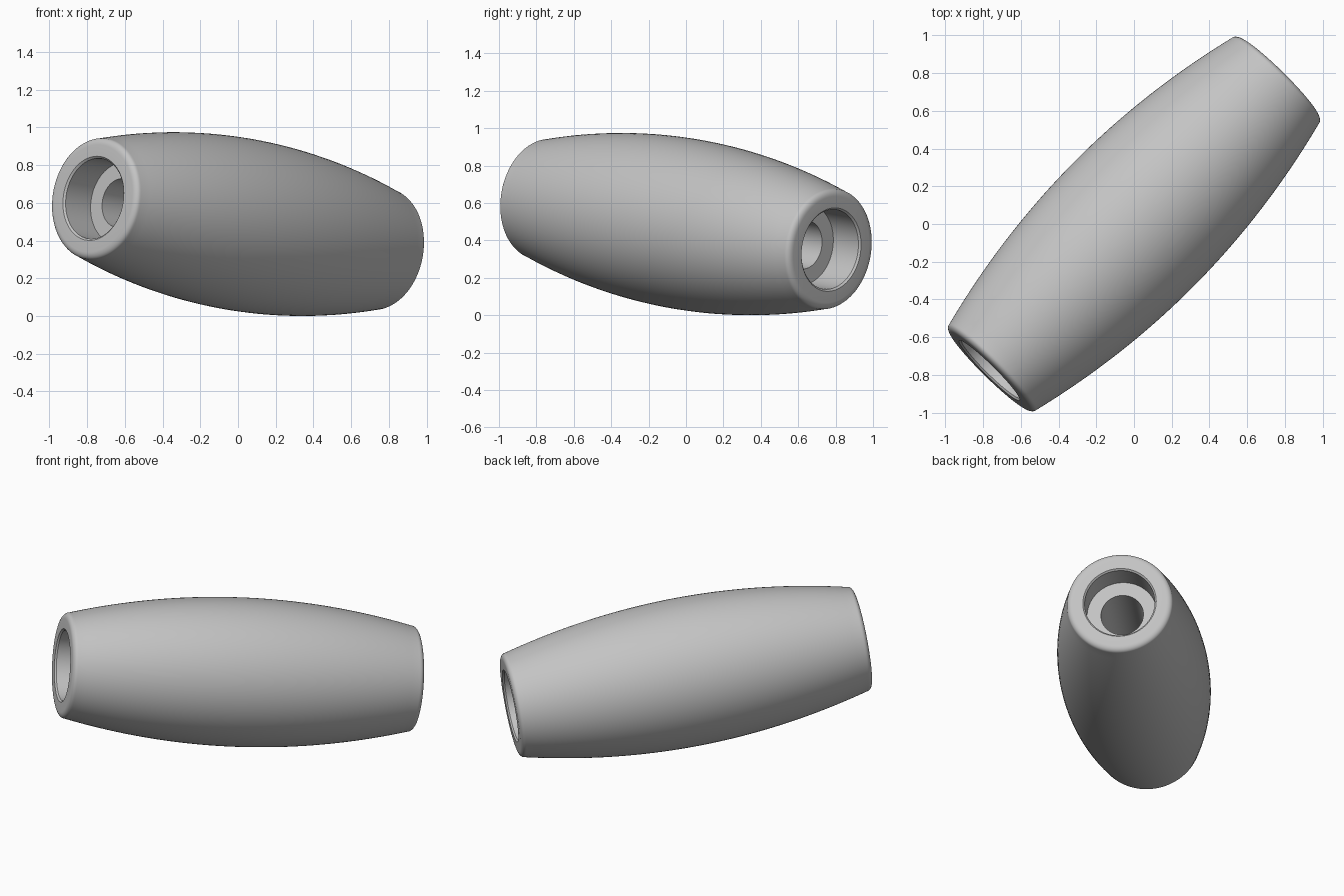
import bpy, bmesh, math
from mathutils import Vector, Matrix

cube = bpy.data.objects.get("Cube")
if cube:
    bpy.data.objects.remove(cube, do_unlink=True)

SEGMENTS = 96
HALF = 1.10          # half length along the axis
BELLY, END = 0.457, 0.325
RIM_T = 1.07         # where the barrel curve meets the rounded rim
FACE_R = 0.287       # flat end face
POCKET_R, BORE_R, DEPTH, CHAMFER = 0.215, 0.13, 0.20, 0.01

# Material
grey = bpy.data.materials.new("satin_grey")
colour = (0.55, 0.55, 0.55, 1)
grey.diffuse_color = colour
grey.use_nodes = True
grey.node_tree.nodes["Principled BSDF"].inputs["Base Color"].default_value = colour

# Half profile (radius, axial position): bulging wall, rounded rim, pocket, bore
wall = [(BELLY - (BELLY - END) * (i / 20) ** 2, RIM_T * i / 20) for i in range(21)]
rim = [(FACE_R + (END - FACE_R) * math.cos(a), RIM_T + (HALF - RIM_T) * math.sin(a))
       for a in (math.pi / 2 * i / 6 for i in range(1, 7))]
pocket = [(POCKET_R + CHAMFER, HALF), (POCKET_R, HALF - CHAMFER),
          (POCKET_R, HALF - DEPTH), (BORE_R, HALF - DEPTH)]
half = wall + rim + pocket
profile = half + [(r, -t) for r, t in reversed(half[1:])]

# Revolve the closed profile around its axis
bm = bmesh.new()
verts = [bm.verts.new((r, 0, t)) for r, t in profile]
edges = [bm.edges.new((v, verts[(i + 1) % len(verts)])) for i, v in enumerate(verts)]
bmesh.ops.spin(bm, geom=verts + edges, cent=(0, 0, 0), axis=(0, 0, 1),
               angle=math.tau, steps=SEGMENTS, use_merge=True)
bmesh.ops.remove_doubles(bm, verts=bm.verts, dist=1e-5)
bmesh.ops.recalc_face_normals(bm, faces=bm.faces)

# Tilt the axis along its diagonal and rest the belly on the ground
axis = Vector((0.697, 0.706, -0.124))
turn = axis.to_track_quat('Z', 'Y').to_matrix().to_4x4()
bmesh.ops.transform(bm, matrix=turn, verts=bm.verts)
lowest = min(v.co.z for v in bm.verts)
bmesh.ops.transform(bm, matrix=Matrix.Translation((0, 0, -lowest)), verts=bm.verts)

mesh = bpy.data.meshes.new("barrel_sleeve")
bm.to_mesh(mesh)
bm.free()
mesh.materials.append(grey)
sleeve = bpy.data.objects.new("barrel_sleeve", mesh)
bpy.context.collection.objects.link(sleeve)

# Smooth shading with sharp edges kept at the pocket and bore
bpy.ops.object.select_all(action='DESELECT')
sleeve.select_set(True)
bpy.context.view_layer.objects.active = sleeve
bpy.ops.object.shade_smooth_by_angle(angle=math.radians(30))
